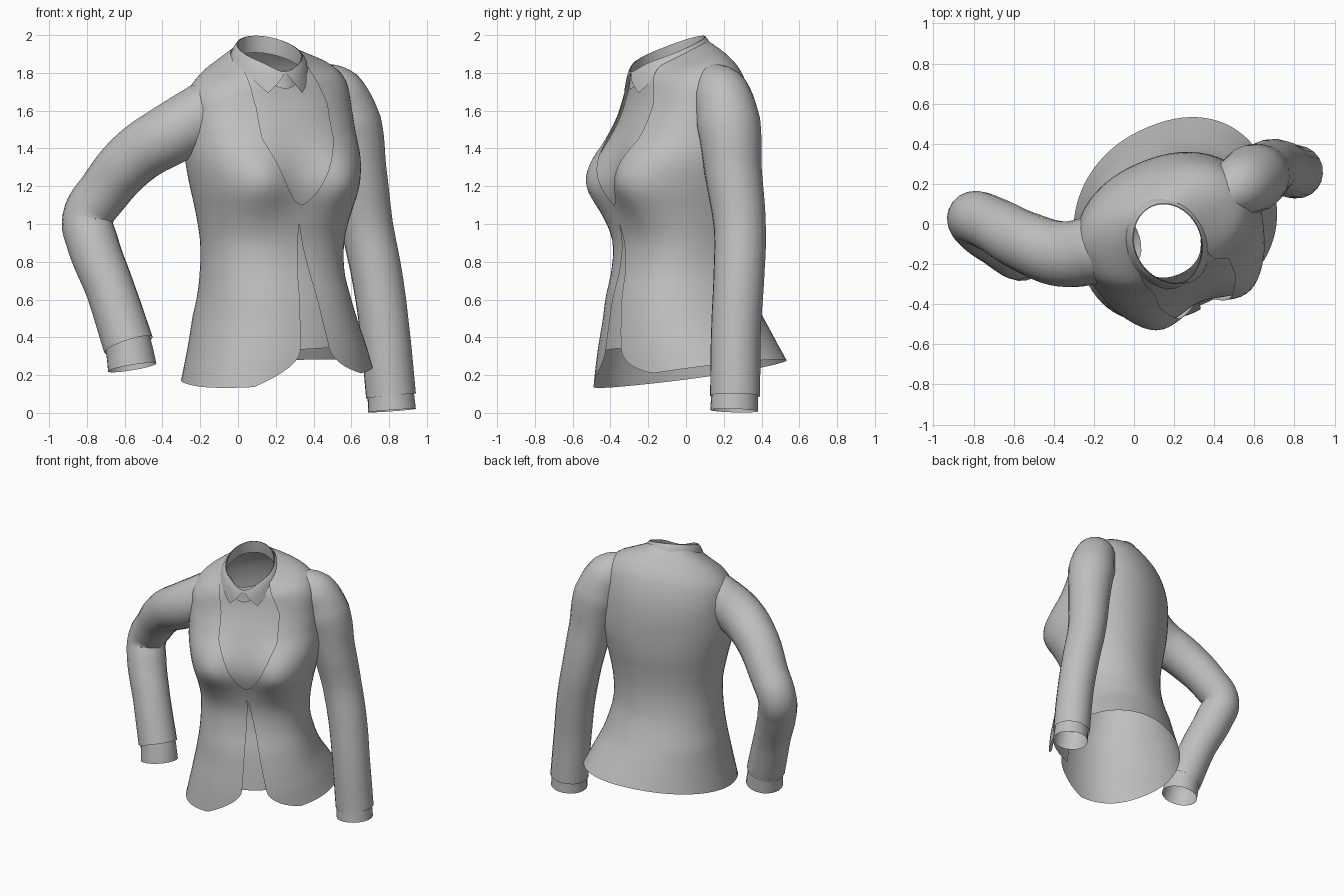
import bpy, bmesh, math
from mathutils import Vector

cube = bpy.data.objects.get("Cube")
if cube:
    bpy.data.objects.remove(cube, do_unlink=True)

grey = bpy.data.materials.new("cloth_grey")
grey.use_nodes = True
GREY = (0.52, 0.52, 0.52, 1)
grey.diffuse_color = GREY
grey.node_tree.nodes["Principled BSDF"].inputs["Base Color"].default_value = GREY

# The body is turned about z: u runs across the shoulders, f points forward
TURN = math.radians(22.5)
CU, SU = math.cos(TURN), math.sin(TURN)


def place(u, f, z):
    return Vector((u * CU + f * SU, u * SU - f * CU, z))


# Torso sections: height, centre u, half width, front f, back f, forward tilt
SECTIONS = [
    (0.195, 0.195, 0.52, 0.53, -0.42, 0.095),
    (0.35, 0.185, 0.475, 0.52, -0.37, 0.07),
    (0.50, 0.17, 0.43, 0.50, -0.32, 0.05),
    (0.62, 0.16, 0.40, 0.48, -0.28, 0.02),
    (0.75, 0.15, 0.38, 0.445, -0.245, 0),
    (0.90, 0.15, 0.38, 0.43, -0.23, 0),
    (1.05, 0.15, 0.405, 0.45, -0.24, 0),
    (1.20, 0.15, 0.44, 0.475, -0.26, 0),
    (1.35, 0.15, 0.465, 0.46, -0.27, 0),
    (1.50, 0.145, 0.46, 0.42, -0.27, 0.05),
    (1.62, 0.14, 0.45, 0.38, -0.25, 0.10),
    (1.72, 0.135, 0.43, 0.355, -0.205, 0.20),
    (1.80, 0.13, 0.36, 0.345, -0.14, 0.30),
    (1.85, 0.12, 0.265, 0.34, -0.095, 0.38),
    (1.89, 0.11, 0.19, 0.335, -0.06, 0.42),
]
BOTTOM, TOP = SECTIONS[0][0], SECTIONS[-1][0]
BOXY = 0.92


def slope(i, k):
    a, b = SECTIONS[max(i - 1, 0)], SECTIONS[min(i + 1, len(SECTIONS) - 1)]
    return (b[k] - a[k]) / (b[0] - a[0])


def section(z):
    i = 0
    while i < len(SECTIONS) - 2 and z > SECTIONS[i + 1][0]:
        i += 1
    p, q = SECTIONS[i], SECTIONS[i + 1]
    h = q[0] - p[0]
    t = (z - p[0]) / h
    ease = t * t * (3 - 2 * t)
    return [p[k] + (q[k] - p[k]) * ease
            + h * (t * (1 - t) ** 2 * slope(i, k) - t * t * (1 - t) * slope(i + 1, k))
            for k in range(1, 6)]


def hem_amount(z):
    return max(0, (0.5 - z) / 0.3)


def torso_point(z, angle, inset=0.0):
    uc, a, front, back, tilt = section(z)
    mid, depth = (front + back) / 2, (front - back) / 2
    s, c = math.sin(angle), math.cos(angle)
    # the skirt of the jacket swings right in front and left behind
    u = uc + (a - inset) * math.copysign(abs(s) ** BOXY, s) - 0.055 * hem_amount(z) * c
    f = mid + (depth - inset) * math.copysign(abs(c) ** (0.82 if c > 0 else 0.95), c)
    if c > 0:  # bust
        for side in (-0.25, 0.28):
            d = ((u - 0.14 - side) / 0.19) ** 2 + ((z - 1.23) / 0.2) ** 2
            f += 0.105 * math.exp(-d) * min(1, c * 2)
    # hem and left shoulder both rise towards the left
    lean = 0.1 * hem_amount(z) + 0.1 * max(0, min(1, (z - 1.5) / 0.25))
    return place(u, f, z - tilt * (f - 0.13) + lean * (u - 0.13))


def front_edges(z):
    """u of the right and left front edges of the jacket"""
    if z > 1.1:  # deep rounded neckline
        k = max(0, (z - 1.65) / 0.24)
        w = 0.205 * min(1, (z - 1.1) / 0.36) ** 0.6 - 0.03 * k
        c = 0.165 - 0.06 * k
        return c - w, c + w
    t = max(0, 1.0 - z)
    r, l = 0.165 - 0.03 * t, 0.165 + 0.235 * t
    k = max(0, (0.36 - z) / 0.165) ** 2  # rounded hem corners
    return r - 0.25 * k, l + 0.17 * k


def edge_angle(z, u):
    uc, a = section(z)[:2]
    s = max(-0.97, min(0.97, (u - uc + 0.05 * hem_amount(z)) / a))
    return math.asin(math.copysign(abs(s) ** (1 / BOXY), s))


def finish(obj):
    obj.data.materials.clear()
    obj.data.materials.append(grey)
    bpy.ops.object.select_all(action='DESELECT')
    obj.select_set(True)
    bpy.context.view_layer.objects.active = obj
    bpy.ops.object.shade_smooth_by_angle(angle=math.radians(50))


def loft(name, rows):
    bm = bmesh.new()
    grid = [[bm.verts.new(p) for p in row] for row in rows]
    for lo, hi in zip(grid, grid[1:]):
        for j in range(len(lo) - 1):
            bm.faces.new((lo[j], lo[j + 1], hi[j + 1], hi[j]))
    bmesh.ops.remove_doubles(bm, verts=bm.verts, dist=0.0005)
    bmesh.ops.recalc_face_normals(bm, faces=bm.faces)
    mesh = bpy.data.meshes.new(name)
    bm.to_mesh(mesh)
    bm.free()
    obj = bpy.data.objects.new(name, mesh)
    bpy.context.collection.objects.link(obj)
    finish(obj)


def steps(a, b, n):
    return [a + (b - a) * i / n for i in range(n + 1)]


# Jacket body: open at the front, from the left edge round the back to the right
heights = steps(BOTTOM, 0.36, 8) + steps(0.36, 1.0, 14)[1:]
heights += steps(1.0, 1.1, 3)[1:] + steps(1.1, 1.3, 9)[1:] + steps(1.3, TOP, 22)[1:]
rows = []
for z in heights:
    r, l = front_edges(z)
    rows.append([torso_point(z, t) for t in
                 steps(edge_angle(z, l), edge_angle(z, r) + 2 * math.pi, 64)])
loft("jacket_body", rows)

# Shirt front showing in the neckline and between the lower fronts
rows = []
for z in steps(0.36, TOP, 36):
    r, l = front_edges(z)
    rows.append([torso_point(z, t, 0.018) for t in
                 steps(edge_angle(z, r - 0.06), edge_angle(z, l + 0.06), 20)])
loft("shirt_front", rows)


# Shirt collar: a standing band with a folded, pointed flap
def collar_point(angle, grow, drop):
    c = math.cos(angle)
    notch = max(0, c) ** 8
    top = 1.923 - 0.4 * (0.01 + 0.195 * c) - 0.035 * notch
    return place(0.12 + (0.165 + grow) * math.sin(angle),
                 0.15 + (0.195 + grow) * c + 0.015 * notch, top - drop)


full = steps(0, 2 * math.pi, 48)
loft("collar_band", [[collar_point(t, g, d) for t in full]
                     for g, d in ((0, 0), (0.004, 0.05), (0.01, 0.09))])
flap = []
for k in steps(0, 1, 4):
    row = []
    for t in full:
        low = 0.5 + t * (1 - 0.5 / math.pi)  # points spread away from the centre
        front = max(0, math.cos(low)) ** 2
        row.append(collar_point(t + (low - t) * k, 0.004 + 0.036 * k ** 0.7,
                                k * (0.06 + 0.11 * front)))
    flap.append(row)
loft("collar_flap", flap)


# Sleeves and cuffs: open tubes along a path of x, y, z, radius
def tube(name, path):
    curve = bpy.data.curves.new(name, 'CURVE')
    curve.dimensions = '3D'
    curve.bevel_depth = 1
    curve.bevel_resolution = 8
    curve.resolution_u = 6
    spline = curve.splines.new('BEZIER')
    spline.bezier_points.add(len(path) - 1)
    for point, (x, y, z, r) in zip(spline.bezier_points, path):
        point.co = (x, y, z)
        point.radius = r
        point.handle_left_type = point.handle_right_type = 'AUTO'
    temp = bpy.data.objects.new(name + "_path", curve)
    bpy.context.collection.objects.link(temp)
    graph = bpy.context.evaluated_depsgraph_get()
    mesh = bpy.data.meshes.new_from_object(temp.evaluated_get(graph))
    bpy.data.objects.remove(temp, do_unlink=True)
    obj = bpy.data.objects.new(name, mesh)
    bpy.context.collection.objects.link(obj)
    finish(obj)


tube("right_sleeve", [
    (-0.03, -0.08, 1.67, 0.12), (-0.17, -0.12, 1.585, 0.17), (-0.35, -0.15, 1.48, 0.165),
    (-0.54, -0.09, 1.36, 0.152), (-0.71, 0.0, 1.17, 0.138), (-0.795, 0.03, 1.03, 0.135),
    (-0.77, -0.01, 0.90, 0.137), (-0.675, -0.085, 0.65, 0.13), (-0.58, -0.145, 0.36, 0.135)])
tube("right_cuff", [
    (-0.597, -0.135, 0.42, 0.12), (-0.575, -0.145, 0.33, 0.125), (-0.56, -0.155, 0.24, 0.13)])
tube("left_sleeve", [
    (0.40, 0.11, 1.77, 0.09), (0.52, 0.185, 1.69, 0.15), (0.59, 0.225, 1.53, 0.17),
    (0.635, 0.25, 1.28, 0.152), (0.685, 0.285, 0.98, 0.138), (0.737, 0.28, 0.72, 0.135),
    (0.775, 0.265, 0.45, 0.132), (0.81, 0.26, 0.09, 0.133)])
tube("left_cuff", [
    (0.802, 0.26, 0.16, 0.12), (0.81, 0.257, 0.08, 0.124), (0.815, 0.255, 0.012, 0.127)])
